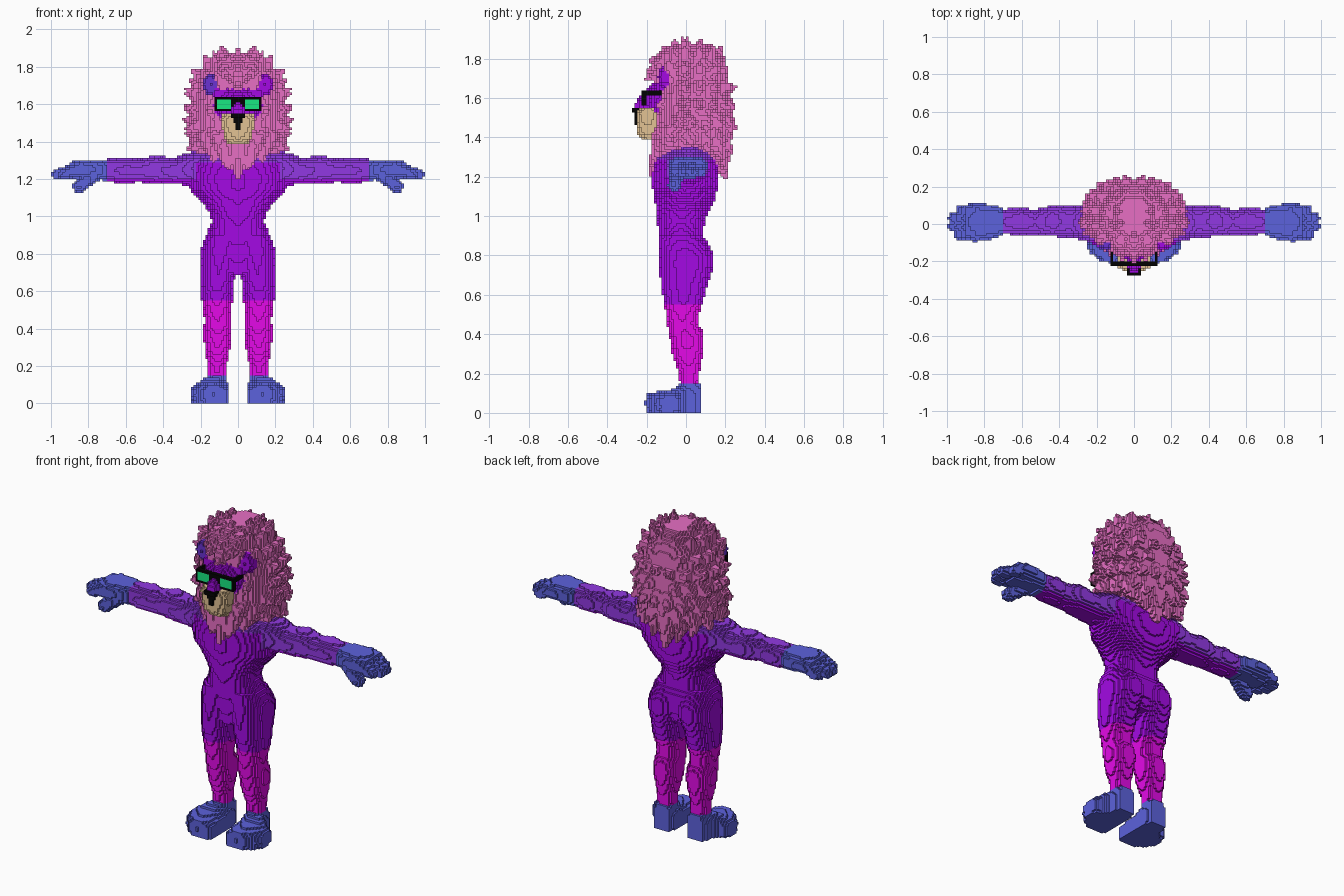
import bpy, math
from mathutils import Vector

if "Cube" in bpy.data.objects:
    bpy.data.objects.remove(bpy.data.objects["Cube"])

S = 0.0125          # voxel size
cells = {}          # (i, j, k) -> (part, colour)


def lin(h):
    c = [int(h[i:i + 2], 16) / 255 for i in (0, 2, 4)]
    return [x / 12.92 if x <= 0.04045 else ((x + 0.055) / 1.055) ** 2.4 for x in c] + [1]


COLOURS = {"purple": "A30AE4", "violet": "9139E2", "magenta": "E40AE8", "blue": "5C62DC",
           "pink": "EA70C6", "tan": "E2C294", "black": "020202", "green": "18E882",
           "indigo": "6A32D2"}
mats = {}
for name, h in COLOURS.items():
    mats[name] = bpy.data.materials.new(name)
    mats[name].diffuse_color = lin(h)


def fill(part, colour, lo, hi, inside):
    """Fill every voxel whose centre is inside, mirrored in x."""
    pick = colour if callable(colour) else lambda p: colour
    r = [range(math.floor(a / S + 1e-4), math.ceil(b / S - 1e-4)) for a, b in zip(lo, hi)]
    for k in r[2]:
        if k < 0:
            continue
        for j in r[1]:
            for i in r[0]:
                p = Vector(((i + .5) * S, (j + .5) * S, (k + .5) * S))
                if inside(p):
                    cells[(i, j, k)] = (part, pick(p))
                    p.x = -p.x
                    cells[(-1 - i, j, k)] = (part, pick(p))


def box(part, colour, lo, hi):
    fill(part, colour, lo, hi, lambda p: True)


def ball(part, colour, c, r):
    fill(part, colour, [a - b for a, b in zip(c, r)], [a + b for a, b in zip(c, r)],
         lambda p: sum(((p[n] - c[n]) / r[n]) ** 2 for n in range(3)) <= 1)


def tube(part, colour, a, b, ra, rb):
    """Tapered capsule."""
    a, b = Vector(a), Vector(b)
    d, m = b - a, max(ra, rb)

    def inside(p):
        t = max(0, min(1, (p - a).dot(d) / d.length_squared))
        return (p - a - d * t).length <= ra + (rb - ra) * t
    fill(part, colour, [min(a[n], b[n]) - m for n in range(3)],
         [max(a[n], b[n]) + m for n in range(3)], inside)


def loft(part, colour, axis, secs, power=2.2):
    """Oval sections along an axis: (position, centre u, centre v, radius u, radius v)."""
    u, v = [n for n in range(3) if n != axis]
    lo, hi = [0] * 3, [0] * 3
    lo[axis], hi[axis] = secs[0][0], secs[-1][0]
    for n, c in ((u, 1), (v, 2)):
        lo[n] = min(s[c] - s[c + 2] for s in secs)
        hi[n] = max(s[c] + s[c + 2] for s in secs)

    def inside(p):
        for s, e in zip(secs, secs[1:]):
            if s[0] <= p[axis] <= e[0]:
                t = (p[axis] - s[0]) / (e[0] - s[0])
                q = [x + (y - x) * t for x, y in zip(s, e)]
                return abs((p[u] - q[1]) / q[3]) ** power + abs((p[v] - q[2]) / q[4]) ** power <= 1
        return False
    fill(part, colour, lo, hi, inside)


# torso, lighter over the shoulders
def upper(p):
    return "violet" if p.z > 1.29 or (p.z > 1.195 and abs(p.x) > .22) else "purple"


loft("torso", upper, 2, [
    (.69, 0, -.01, .08, .10), (.78, 0, -.005, .17, .118), (.85, 0, -.01, .185, .122),
    (.9, 0, -.025, .17, .115), (.97, 0, -.025, .14, .12), (1.02, 0, -.02, .15, .135),
    (1.08, 0, -.005, .2, .152), (1.15, 0, -.005, .26, .165), (1.22, 0, -.003, .27, .167),
    (1.3, 0, -.005, .25, .155), (1.35, 0, .01, .18, .11)])

# arms
loft("arms", upper, 0, [
    (.15, .01, 1.25, .13, .1), (.22, .01, 1.255, .11, .095), (.28, .01, 1.253, .095, .085),
    (.34, .01, 1.24, .085, .07), (.44, .018, 1.25, .085, .078), (.53, .008, 1.245, .066, .062),
    (.6, .015, 1.247, .075, .07), (.71, .012, 1.245, .065, .06)])

# hands with four fingers and a thumb
loft("hands", "blue", 0, [
    (.7, .012, 1.245, .07, .058), (.74, .012, 1.25, .09, .054), (.82, .01, 1.253, .1, .05),
    (.9, .01, 1.248, .092, .044)], 2.5)
for y, x in ((.076, .925), (.032, .968), (-.015, .97), (-.056, .935)):
    tube("hands", "blue", (.84, y, 1.262), (x, y, 1.222), .034, .028)
tube("hands", "blue", (.77, -.04, 1.22), (.85, -.06, 1.16), .038, .035)

# legs, thigh over shin
loft("legs", lambda p: "purple" if p.z > .55 else "magenta", 2, [
    (.13, .112, .017, .05, .047), (.2, .112, .017, .05, .05), (.28, .11, .008, .065, .074),
    (.36, .11, .008, .077, .085), (.41, .108, -.003, .074, .09), (.45, .11, -.016, .07, .078),
    (.5, .11, -.02, .074, .082), (.56, .112, -.012, .083, .1), (.65, .11, -.01, .087, .12),
    (.75, .1, .004, .102, .137), (.81, .098, 0, .102, .138), (.9, .085, -.025, .09, .115)])

# feet with toes
loft("feet", "blue", 1, [
    (-.2, .125, .045, .05, .05), (-.16, .14, .045, .09, .06), (-.1, .152, .04, .1, .07),
    (-.05, .142, .045, .09, .085), (0, .117, .05, .065, .105), (.075, .11, .05, .052, .105)], 3)
for x, y in ((.085, -.168), (.132, -.17), (.178, -.145), (.216, -.11)):
    tube("feet", "blue", (x, -.06, .06), (x, y, .055), .038, .038)
    tube("feet", "blue", (x, -.06, .03), (x, y, .02), .036, .036)
loft("feet", "blue", 2, [(.05, .112, .015, .055, .052), (.15, .112, .015, .052, .05)])

# mane: core, hanging locks, then rings of spikes
loft("mane", "pink", 2, [
    (1.28, 0, .02, .11, .15), (1.33, 0, .02, .19, .17), (1.42, 0, .03, .23, .18),
    (1.52, 0, .035, .245, .19), (1.62, 0, .035, .24, .185), (1.72, 0, .035, .215, .18),
    (1.8, 0, .04, .165, .16), (1.87, 0, .04, .09, .1)])
for a, b, r in (((0, -.1, 1.36), (0, -.178, 1.215), .085), ((.08, -.1, 1.4), (.055, -.17, 1.26), .075),
                ((.15, -.06, 1.42), (.12, -.13, 1.29), .07), ((.2, 0, 1.4), (.18, -.04, 1.28), .06),
                ((0, .14, 1.42), (0, .2, 1.19), .1), ((.09, .12, 1.42), (.08, .2, 1.25), .08),
                ((.16, .1, 1.44), (.16, .18, 1.3), .07), ((0, -.1, 1.77), (0, -.2, 1.69), .075),
                ((.07, -.09, 1.79), (.06, -.19, 1.74), .06), ((0, -.09, 1.8), (0, -.18, 1.79), .06),
                ((.13, -.06, 1.58), (.15, -.14, 1.56), .08), ((.12, -.06, 1.46), (.13, -.16, 1.42), .08)):
    tube("mane", "pink", a, b, r, .012)
centre, radii = Vector((0, .03, 1.55)), Vector((.268, .215, .34))
for ring, el in enumerate((-30, -13, 4, 20, 36, 52, 68)):
    e = math.radians(el)
    count = max(3, round(9 * math.cos(e)))
    for n in range(count):
        az = math.radians(-90 + 180 * (n + (ring % 2) * .5) / count)
        d = Vector((math.cos(e) * math.cos(az), math.cos(e) * math.sin(az), math.sin(e)))
        if d.y < -.4 and d.z < .55:
            continue            # keep the face clear
        d /= sum(abs(c) ** 2.4 for c in d) ** (1 / 2.4)      # slightly squared outline
        base = centre + Vector([d[m] * radii[m] * .78 for m in range(3)])
        tip = centre + Vector([d[m] * radii[m] * 1.1 for m in range(3)])
        if d.y > .3 and d.z < .8:
            tip.z -= .03        # back locks droop
        tube("mane", "pink", base, tip, .06, .004)
# spikes around the outline seen from the front
for n in range(11):
    t = math.radians(-38 + 11.3 * n)
    c, s = math.cos(t), math.sin(t)
    tube("mane", "pink", (.23 * c, 0, 1.54 + .29 * s), (.3 * c, .01, 1.54 + .385 * s), .042, .004)

# face
ball("face", "purple", (0, -.1, 1.59), (.135, .095, .11))
tube("face", "purple", (.06, -.12, 1.63), (.11, -.12, 1.66), .04, .03)


# ears, one bluer than the other
ball("ears", lambda p: "indigo" if p.x < 0 else "purple", (.148, -.11, 1.705), (.044, .034, .056))

# muzzle, snout bridge and nose
loft("muzzle", "tan", 2, [
    (1.39, 0, -.185, .055, .035), (1.42, 0, -.19, .075, .055), (1.47, 0, -.195, .083, .058),
    (1.52, 0, -.2, .092, .056), (1.55, 0, -.19, .08, .05)], 2.6)
tube("face", "purple", (0, -.16, 1.62), (0, -.235, 1.556), .05, .032)
fill("nose", "black", (-.0375, -.275, 1.4625), (.0375, -.225, 1.55),
     lambda p: abs(p.x) < .008 + .03 * (p.z - 1.465) / .085 and p.y > -.275 + (1.55 - p.z) * .2)

# glasses
box("glasses", "black", (.025, -.225, 1.5625), (.125, -.2, 1.6375))
box("glasses", "black", (0, -.225, 1.6), (.025, -.2, 1.6375))
box("glasses", "black", (.1125, -.2, 1.6125), (.125, -.125, 1.6375))
box("glasses", "green", (.0375, -.225, 1.575), (.1125, -.2125, 1.625))

# one mesh per part, keeping only the exposed voxel sides
for part in sorted({v[0] for v in cells.values()}):
    verts, faces, cols = {}, [], []
    used = sorted({v[1] for v in cells.values() if v[0] == part})
    for c, (owner, colour) in cells.items():
        if owner != part:
            continue
        for a in range(3):
            b, e = (a + 1) % 3, (a + 2) % 3
            for s in (1, -1):
                nb = list(c)
                nb[a] += s
                if tuple(nb) in cells:
                    continue
                quad = []
                for ob, oe in ((0, 0), (1, 0), (1, 1), (0, 1))[::s]:
                    q = list(c)
                    q[a] += s > 0
                    q[b] += ob
                    q[e] += oe
                    quad.append(verts.setdefault(tuple(q), len(verts)))
                faces.append(quad)
                cols.append(used.index(colour))
    me = bpy.data.meshes.new(part)
    me.from_pydata([[x * S for x in v] for v in verts], [], faces)
    for name in used:
        me.materials.append(mats[name])
    me.polygons.foreach_set("material_index", cols)
    me.update()
    bpy.context.collection.objects.link(bpy.data.objects.new(part, me))

for m in bpy.data.materials:
    if m.users and not m.is_grease_pencil:
        m.use_nodes = True
        m.node_tree.nodes["Principled BSDF"].inputs["Base Color"].default_value = m.diffuse_color
